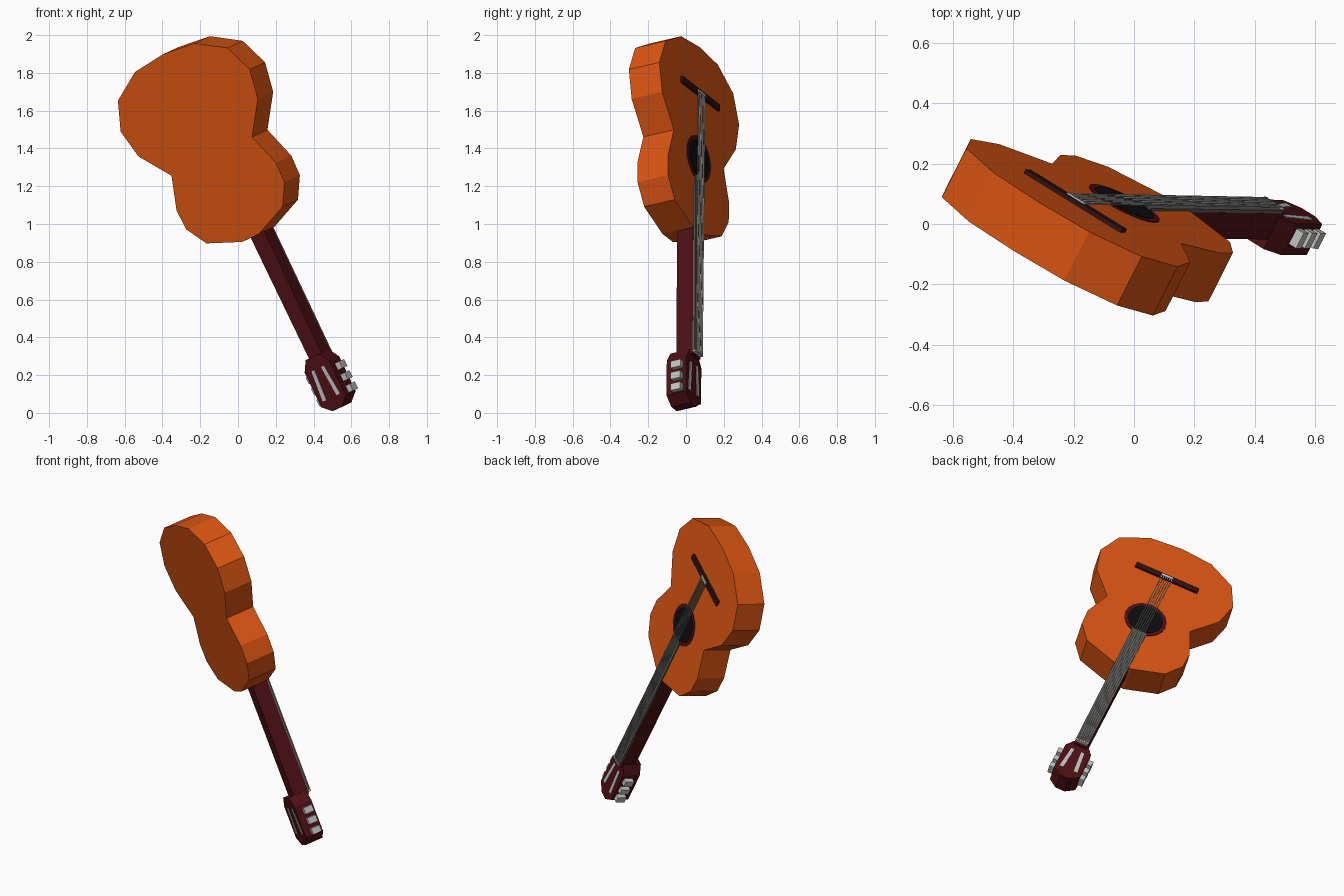
import bpy, bmesh, math
from mathutils import Vector

if "Cube" in bpy.data.objects:
    bpy.data.objects.remove(bpy.data.objects["Cube"])

# Guitar frame: W across the body, A from head to tail, N out of the soundboard
A = Vector((-0.4305, 0.0075, 0.9025)).normalized()
N = Vector((0.4415, 0.875, 0.205))
N = (N - A * N.dot(A)).normalized()
W = N.cross(A)
ORIGIN = Vector((0.496, 0.058, 0.236))


def material(name, rgb):
    m = bpy.data.materials.new(name)
    m.diffuse_color = (*rgb, 1)
    m.use_nodes = True
    m.node_tree.nodes["Principled BSDF"].inputs["Base Color"].default_value = m.diffuse_color
    return m


ORANGE = material("orange wood", (0.70, 0.09, 0.006))
MAROON = material("dark red wood", (0.078, 0.005, 0.007))
BROWN = material("bridge brown", (0.03, 0.006, 0.006))
BLACK = material("hole black", (0.004, 0.004, 0.004))
GREY = material("fretboard grey", (0.11, 0.11, 0.105))
SILVER = material("silver", (0.55, 0.55, 0.53))


def plate(name, outline, n0, n1, mat):
    """Extrude an outline of (across, along) points from depth n0 to n1."""
    bm = bmesh.new()
    lo, hi = [[bm.verts.new(ORIGIN + W * u + A * s + N * n) for u, s in outline]
              for n in (n0, n1)]
    bm.faces.new(lo)
    bm.faces.new(hi)
    k = len(outline)
    for i in range(k):
        j = (i + 1) % k
        bm.faces.new((lo[i], lo[j], hi[j], hi[i]))
    bmesh.ops.recalc_face_normals(bm, faces=bm.faces)
    me = bpy.data.meshes.new(name)
    bm.to_mesh(me)
    bm.free()
    me.materials.append(mat)
    ob = bpy.data.objects.new(name, me)
    bpy.context.collection.objects.link(ob)
    return ob


def mirrored(half):
    return half + [(-u, s) for u, s in reversed(half) if u > 0]


def strip(u0, s0, u1, s1, h0, h1):
    """Tapered strip between two points with half widths h0 and h1."""
    return [(u0 - h0, s0), (u0 + h0, s0), (u1 + h1, s1), (u1 - h1, s1)]


def circle(r, s, k=20):
    return [(r * math.cos(2 * math.pi * i / k), s + r * math.sin(2 * math.pi * i / k))
            for i in range(k)]


# Body
body = [(0, 1.884), (0.20, 1.864), (0.368, 1.766), (0.434, 1.612), (0.401, 1.453),
        (0.271, 1.285), (0.334, 1.107), (0.33, 0.995), (0.256, 0.882), (0.057, 0.807)]
plate("body", mirrored(body), -0.185, 0, ORANGE)

# Soundhole with its ring, and bridge
plate("soundhole_ring", circle(0.13, 1.228), -0.002, 0.003, MAROON)
plate("soundhole", circle(0.108, 1.228), -0.002, 0.006, BLACK)
plate("bridge", strip(0, 1.592, 0, 1.628, 0.203, 0.203), -0.002, 0.014, BROWN)
plate("saddle", strip(0, 1.602, 0, 1.618, 0.036, 0.036), 0.01, 0.02, SILVER)

# Neck and fretboard
plate("neck", strip(0, 0.07, 0, 0.86, 0.042, 0.046), -0.102, -0.004, MAROON)
plate("fretboard", strip(0, 0.09, 0, 1.12, 0.042, 0.046), -0.006, 0.008, GREY)

# Headstock
head = [(0.045, 0.098), (0.083, 0.04), (0.083, -0.163), (0.03, -0.208)]
plate("headstock", mirrored(head), -0.137, -0.02, MAROON)
plate("nut", strip(0, 0.082, 0, 0.094, 0.04, 0.04), -0.03, 0.014, SILVER)

for side in (-1, 1):
    # Slots through the headstock, shown on both faces
    for n0, n1 in ((-0.140, -0.135), (-0.022, -0.017)):
        plate("head_slot", strip(side * 0.032, 0.03, side * 0.046, -0.14, 0.01, 0.012),
              n0, n1, SILVER)
    # Tuning pegs
    for i in range(3):
        s = -0.004 - i * 0.066
        plate("tuning_peg", strip(side * 0.095, s - 0.02, side * 0.095, s + 0.02, 0.018, 0.018),
              -0.096, -0.038, SILVER)

# Strings
for i in range(6):
    t = (i - 2.5) / 2.5
    plate("string", strip(t * 0.03, 0.088, t * 0.033, 1.61, 0.0022, 0.0022),
          0.013, 0.017, SILVER)
